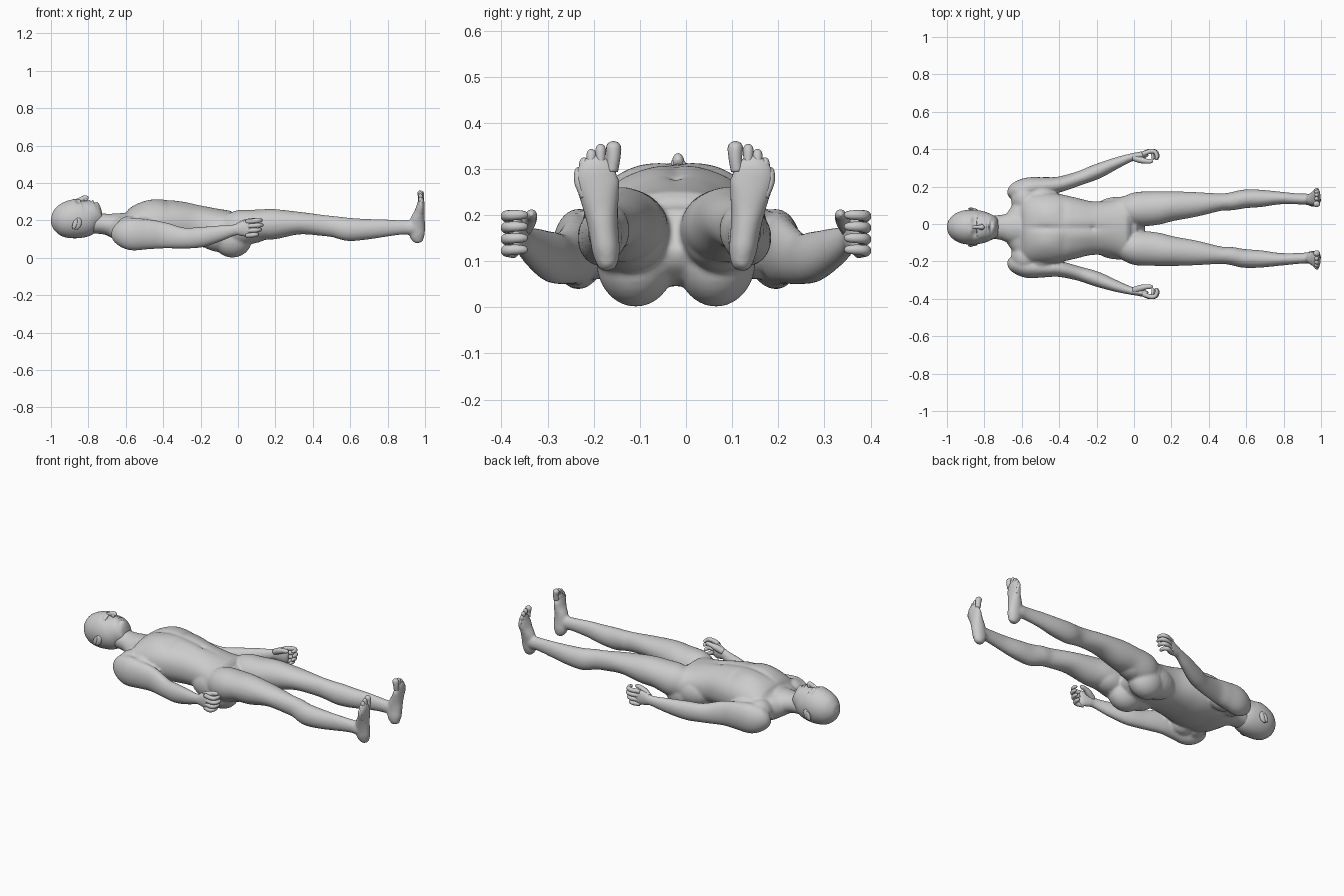
import bpy, bmesh, math
from mathutils import Vector, Matrix

skin = bpy.data.materials.new("grey_skin")
skin.diffuse_color = (0.6, 0.6, 0.6, 1)
MID = -0.022  # body centre line in y


def spline(rows, steps):
    """Catmull-Rom through rows of (x, y, z, half_width, half_depth)."""
    out = []
    for i in range(len(rows) - 1):
        p0, p1 = rows[max(i - 1, 0)], rows[i]
        p2, p3 = rows[i + 1], rows[min(i + 2, len(rows) - 1)]
        for k in range(steps):
            t = k / steps
            out.append([0.5 * (2 * b + (c - a) * t + (2 * a - 5 * b + 4 * c - d) * t * t
                               + (3 * b - a - 3 * c + d) * t ** 3)
                        for a, b, c, d in zip(p0, p1, p2, p3)])
    return out + [list(rows[-1])]


def loft(bm, rows, side=(0, 1, 0), seg=32, steps=6, power=2.0):
    """Closed tube of (super)elliptic rings along a smooth path."""
    pts = spline(rows, steps)
    rings = []
    for i, p in enumerate(pts):
        t = Vector(pts[min(i + 1, len(pts) - 1)][:3]) - Vector(pts[max(i - 1, 0)][:3])
        t.normalize()
        u = Vector(side)
        u = (u - t * u.dot(t)).normalized()
        v = t.cross(u)
        a, b = max(p[3], 0.002), max(p[4], 0.002)
        ring = []
        for k in range(seg):
            c, s = math.cos(2 * math.pi * k / seg), math.sin(2 * math.pi * k / seg)
            c = math.copysign(abs(c) ** (2 / power), c)
            s = math.copysign(abs(s) ** (2 / power), s)
            ring.append(bm.verts.new(Vector(p[:3]) + u * a * c + v * b * s))
        rings.append(ring)
    for r, q in zip(rings, rings[1:]):
        for k in range(seg):
            n = (k + 1) % seg
            bm.faces.new((r[k], r[n], q[n], q[k]))
    bm.faces.new(rings[0][::-1])
    bm.faces.new(rings[-1])


def ball(bm, centre, size, tilt=0.0):
    m = Matrix.Translation(centre) @ Matrix.Rotation(tilt, 4, 'Y') @ Matrix.Diagonal((*size, 1))
    bmesh.ops.create_uvsphere(bm, u_segments=24, v_segments=14, radius=1, matrix=m)


def finish(bm, name):
    bmesh.ops.recalc_face_normals(bm, faces=bm.faces)
    for f in bm.faces:
        f.smooth = True
    me = bpy.data.meshes.new(name)
    bm.to_mesh(me)
    bm.free()
    me.materials.append(skin)
    ob = bpy.data.objects.new(name, me)
    bpy.context.collection.objects.link(ob)
    return ob


def sculpt(bm, marks, y0, zmin):
    """Raise or sink the upper surface around (x, |y|, rx, ry, amount) marks."""
    for v in bm.verts:
        if v.co.z > zmin:
            x, y = v.co.x, abs(v.co.y - y0)
            v.co.z += sum(h * math.exp(-((x - mx) / rx) ** 2 - ((y - my) / ry) ** 2)
                          for mx, my, rx, ry, h in marks)


def arm_y(x, d, s):
    return -0.02 + 0.02 * min(max((x + 0.55) / 0.55, 0), 1) + s * d


body = bmesh.new()

# torso with chest, ribs, belly and navel relief
loft(body, [(x, MID, z, w, h) for x, z, w, h in (
    (-.69, .165, .06, .045), (-.64, .158, .135, .07), (-.58, .155, .185, .098),
    (-.5, .174, .19, .122), (-.42, .182, .186, .13), (-.32, .18, .165, .122),
    (-.22, .17, .143, .112), (-.12, .157, .15, .106), (-.04, .148, .172, .102),
    (.005, .155, .13, .085), (.035, .17, .045, .05))], seg=64, steps=10, power=2.2)
sculpt(body, [(-.48, .085, .07, .06, .008), (-.47, 0, .09, .014, -.008),
              (-.375, .09, .02, .07, -.006), (-.27, 0, .12, .012, -.005),
              (-.22, 0, .014, .012, -.01), (-.27, .045, .1, .025, .003),
              (-.61, .07, .02, .06, -.006)], MID, .2)

# neck
loft(body, [(-.84, -.016, .185, .06, .055), (-.77, -.016, .185, .063, .056),
            (-.71, -.018, .18, .067, .056), (-.66, -.02, .172, .085, .066),
            (-.6, -.02, .165, .1, .075)])

# legs, buttocks and feet
for s in (1, -1):
    loft(body, [(x, MID - .003 + s * d, z, w, h) for x, d, z, w, h in (
        (-.1, .09, .15, .05, .06), (0, .102, .158, .09, .095), (.11, .109, .175, .09, .083),
        (.2, .12, .18, .08, .08), (.33, .13, .185, .066, .06), (.46, .142, .172, .047, .056),
        (.52, .146, .165, .048, .057), (.59, .159, .152, .05, .062), (.68, .162, .152, .046, .056),
        (.78, .164, .158, .034, .047), (.88, .159, .162, .029, .038),
        (.93, .157, .16, .03, .038), (.97, .155, .15, .024, .036))])
    # buttocks, with the hip running into the back of the thigh
    ball(body, (-.03, MID + s * .087, .1), (.105, .086, .099))
    ball(body, (-.085, MID + s * .08, .125), (.14, .088, .095))
    ball(body, (.06, MID + s * .1, .15), (.12, .082, .075))
    # shoulder caps joining arm and trunk
    ball(body, (-.583, MID + s * .155, .145), (.075, .085, .078))
    ball(body, (-.5, MID + s * .17, .14), (.09, .06, .08))
    loft(body, [(x, MID - .003 + s * d, z, w, h) for z, x, d, h, w in (
        (.08, .968, .144, .008, .01), (.088, .966, .145, .025, .02),
        (.12, .958, .148, .041, .03), (.16, .957, .153, .043, .032),
        (.2, .96, .158, .04, .036), (.24, .97, .163, .029, .043),
        (.275, .976, .167, .022, .05), (.295, .979, .163, .018, .046),
        (.312, .979, .153, .013, .034), (.322, .979, .147, .007, .022))])
    # arms and palms
    loft(body, [(x, arm_y(x, d, s), z, w, h) for x, d, z, w, h in (
        (-.66, .165, .145, .02, .03), (-.635, .185, .137, .05, .065),
        (-.57, .211, .127, .057, .087), (-.48, .22, .125, .048, .08),
        (-.4, .226, .12, .042, .071), (-.29, .256, .105, .038, .056),
        (-.2, .287, .11, .04, .055), (-.1, .327, .13, .031, .043),
        (-.02, .355, .148, .022, .03), (.02, .363, .154, .021, .04),
        (.055, .371, .157, .019, .048), (.075, .375, .157, .012, .043))])

ob = finish(body, "body")
rm = ob.modifiers.new("merge", 'REMESH')
rm.mode = 'VOXEL'
rm.voxel_size = 0.007
rm.use_smooth_shade = True
sm = ob.modifiers.new("soften", 'SMOOTH')
sm.factor, sm.iterations = 0.5, 6

# head with eye sockets, brow, lips and chin
HY = -.017
head = bmesh.new()
loft(head, [(x, HY, z, w, h) for x, z, w, h in (
    (-1, .2, .006, .006), (-.99, .2, .038, .042), (-.96, .201, .069, .077),
    (-.92, .203, .087, .096), (-.87, .208, .093, .104), (-.82, .213, .088, .1),
    (-.78, .228, .075, .082), (-.75, .238, .06, .066), (-.735, .244, .042, .05),
    (-.728, .246, .012, .014))], seg=64, steps=10)
sculpt(head, [(-.852, .034, .015, .02, -.012), (-.878, .03, .012, .03, .004),
              (-.793, 0, .005, .022, .006), (-.785, 0, .004, .024, -.006),
              (-.777, 0, .006, .02, .006), (-.766, 0, .006, .025, -.004),
              (-.75, 0, .012, .02, .006), (-.82, .05, .02, .02, .003)], HY, .22)
# nose
loft(head, [(-.885, HY, .302, .009, .008), (-.86, HY, .306, .008, .01),
            (-.835, HY, .313, .01, .014), (-.815, HY, .316, .013, .018),
            (-.804, HY, .31, .009, .011)], seg=20)
for s in (1, -1):
    ball(head, (-.814, HY + s * .01, .311), (.009, .006, .009))
finish(head, "head")

# eyes and ears
for s, side in ((1, "left"), (-1, "right")):
    bm = bmesh.new()
    ball(bm, (-.85, HY + s * .034, .28), (.013, .016, .013))
    finish(bm, side + "_eye")
    bm = bmesh.new()
    ball(bm, (-.86, HY + s * .09, .182), (.023, .011, .033), .35)
    ball(bm, (-.872, HY + s * .098, .18), (.012, .007, .028), .35)
    finish(bm, side + "_ear")

    # fingers curling in towards the body, and thumb
    bm = bmesh.new()
    for i, k in enumerate((.98, 1.05, .92, .68)):
        z = .194 - .025 * i
        loft(bm, [(x, s * y, z + dz, r, r) for x, y, dz, r in (
            (.045, .374, 0, .0125), (.06 + .03 * k, .389, .003, .0125),
            (.06 + .055 * k, .384, .005, .0115), (.06 + .063 * k, .364, .006, .0105),
            (.06 + .06 * k, .349, .006, .008), (.06 + .058 * k, .344, .006, .003))],
            side=(0, 0, 1), seg=14, steps=5)
    loft(bm, [(x, s * y, z, r, r) for x, y, z, r in (
        (0, .354, .168, .018), (.035, .343, .186, .018), (.065, .336, .197, .0135),
        (.09, .335, .201, .011), (.102, .336, .202, .004))], side=(0, 0, 1), seg=14, steps=5)
    finish(bm, side + "_fingers")

    # toes pointing up
    bm = bmesh.new()
    for d, top, r in ((.132, .36, .0165), (.16, .354, .0115), (.18, .343, .011),
                      (.196, .325, .0105), (.208, .304, .0095)):
        y = MID - .003 + s * d
        loft(bm, [(.978, MID - .003 + s * (d * .8 + .03), top - .065, r * .8, r * .9),
                  (.979, y, top - .035, r * .9, r), (.976, y, top - .014, r, r * 1.1),
                  (.975, y, top - .004, r * .7, r * .7), (.975, y, top, r * .2, r * .2)],
             seg=14, steps=5)
    finish(bm, side + "_toes")
